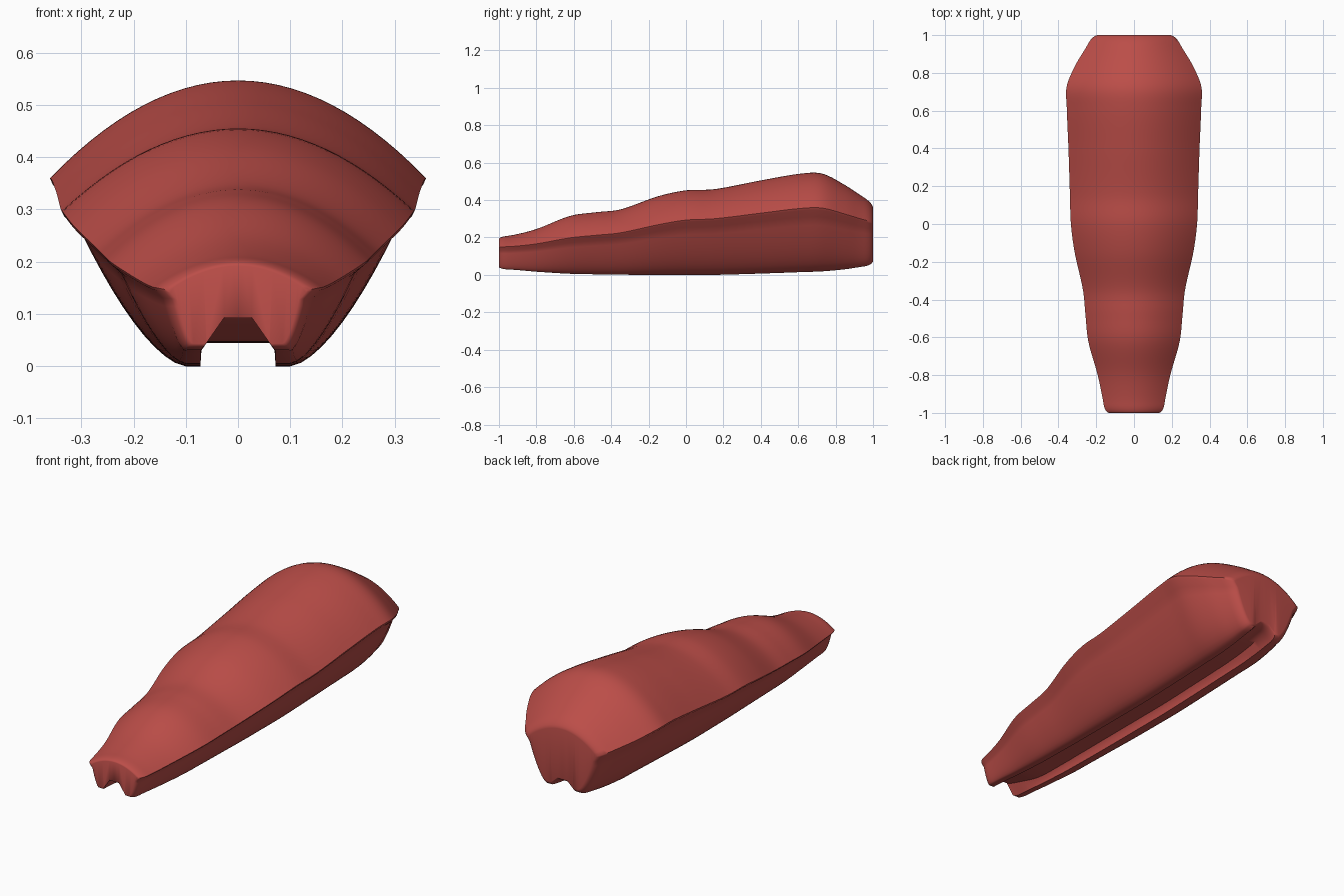
import bpy, bmesh
from math import sqrt

if "Cube" in bpy.data.objects:
    bpy.data.objects.remove(bpy.data.objects["Cube"])

# Stations: y, half width, top z, rim z, bottom z, groove ceiling z
STATIONS = [
    (-1.00, .155, .205, .150, .030, .090),
    (-.93, .165, .212, .152, .028, .075),
    (-.80, .192, .245, .166, .017, .050),
    (-.62, .242, .315, .198, .006, .045),
    (-.48, .257, .335, .212, .003, .045),
    (-.35, .270, .350, .225, .001, .045),
    (-.15, .314, .420, .268, .000, .045),
    (.00, .334, .452, .293, .000, .045),
    (.15, .339, .458, .300, .000, .045),
    (.40, .347, .505, .330, .007, .050),
    (.62, .356, .542, .356, .015, .055),
    (.73, .356, .541, .357, .019, .060),
    (.85, .305, .480, .325, .030, .070),
    (.95, .245, .415, .295, .045, .085),
    (1.00, .225, .385, .285, .050, .090),
]


def sample(y):
    """Smooth interpolation of the station table."""
    n = len(STATIONS)
    i = 0
    while i < n - 2 and y > STATIONS[i + 1][0]:
        i += 1
    a, b = STATIONS[i], STATIONS[i + 1]
    p, q = STATIONS[max(i - 1, 0)], STATIONS[min(i + 2, n - 1)]
    h = b[0] - a[0]
    t = (y - a[0]) / h
    out = []
    for k in range(1, 6):
        ma = (b[k] - p[k]) / (b[0] - p[0]) * h
        mb = (q[k] - a[k]) / (q[0] - a[0]) * h
        out.append((2*t**3 - 3*t*t + 1) * a[k] + (t**3 - 2*t*t + t) * ma
                   + (3*t*t - 2*t**3) * b[k] + (t**3 - t*t) * mb)
    return out


def section(y):
    """Closed cross-section: domed top, thin rim, hull sides, grooved base."""
    w, top, rim, bot, ceil = sample(y)
    half = []
    for i in range(15):
        u = i / 14
        half.append((w * u, rim + (top - rim) * (1 - u * u)))
    bw, bz = w * .89, rim - .135 * rim
    half.append((w * .985, rim - .035 * rim))
    for i in range(11):
        s = 1 - i / 10
        half.append((.1 + (bw - .1) * s, bot + (bz - bot) * s ** 1.6))
    deep = min(max((ceil - .045) / .045, 0), 1)
    half += [(.072, bot), (.07, max(.03, bot + .003)),
             (.06 - .03 * deep, ceil), (0, ceil)]
    # Rounded ends
    d = 1 - abs(y)
    r = .05
    f = 1.0
    if d < r:
        f = 1 - .15 * (1 - sqrt(max(0, 1 - ((r - d) / r) ** 2)))
    zc = .5 * (top + bot)
    half = [(x * f, zc + (z - zc) * f) for x, z in half]
    return half + [(-x, z) for x, z in half[-2:0:-1]]


# Loft the body from front to back
ends = [1.0, .9985, .994, .986, .975, .962, .95]
ys = [-e for e in ends] + [-.95 + 1.9 * i / 80 for i in range(1, 80)] + ends[::-1]
bm = bmesh.new()
rings = [[bm.verts.new((x, y, z)) for x, z in section(y)] for y in ys]
for a, b in zip(rings, rings[1:]):
    n = len(a)
    for i in range(n):
        j = (i + 1) % n
        bm.faces.new((a[i], a[j], b[j], b[i]))
caps = [bm.faces.new(rings[0]), bm.faces.new(rings[-1])]
bmesh.ops.triangulate(bm, faces=caps)
bmesh.ops.recalc_face_normals(bm, faces=bm.faces)
mesh = bpy.data.meshes.new("grip_body")
bm.to_mesh(mesh)
bm.free()
body = bpy.data.objects.new("grip_body", mesh)
bpy.context.collection.objects.link(body)

# Red finish and smooth shading
red = bpy.data.materials.new("red")
red.diffuse_color = (.50, .075, .065, 1)
red.use_nodes = True
red.node_tree.nodes["Principled BSDF"].inputs["Base Color"].default_value = red.diffuse_color
mesh.materials.append(red)
bpy.context.view_layer.objects.active = body
body.select_set(True)
bpy.ops.object.shade_smooth_by_angle(angle=.9)
